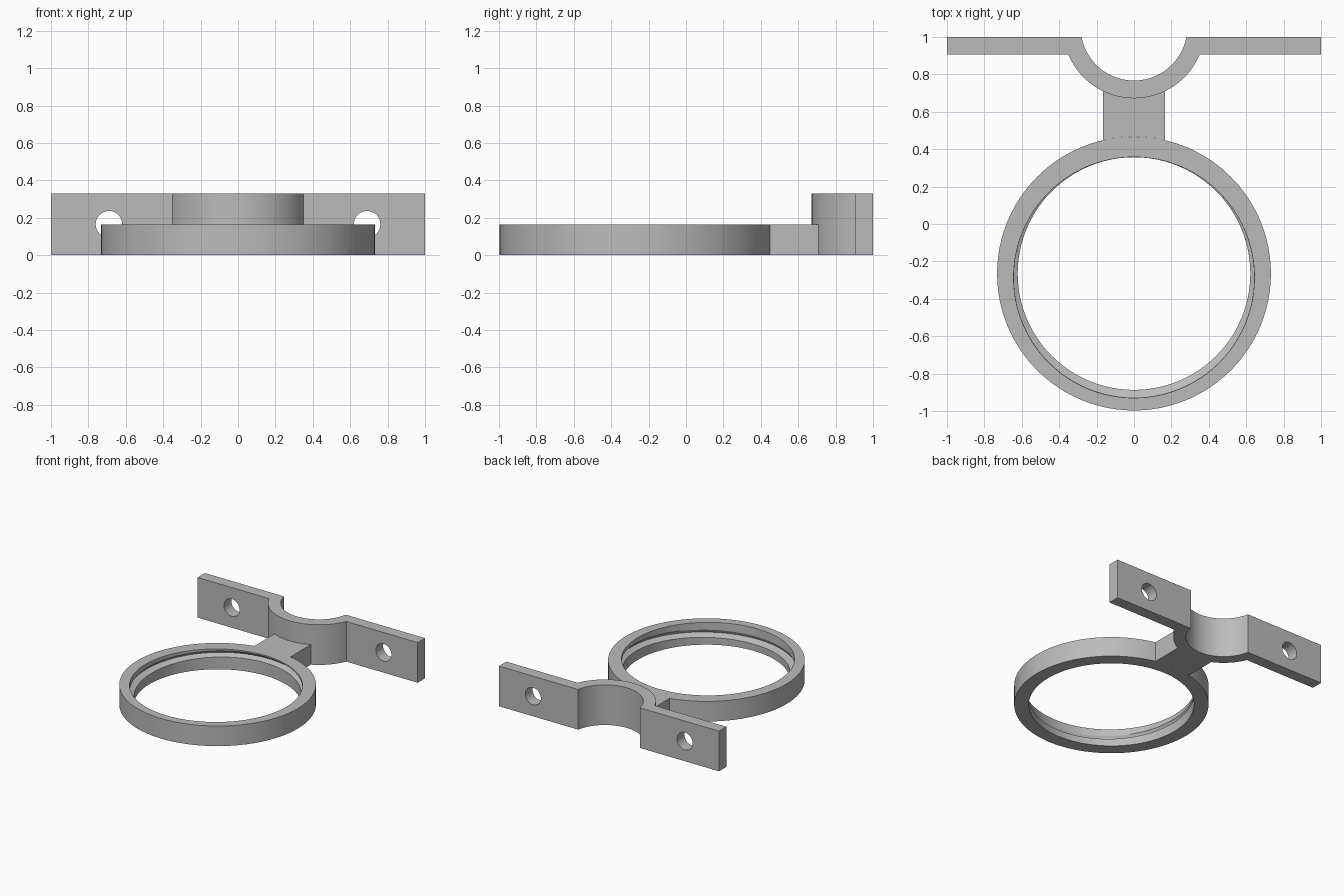
import bpy
import bmesh
from math import sin, cos, pi, asin, radians
from mathutils import Matrix

if "Cube" in bpy.data.objects:
    bpy.data.objects.remove(bpy.data.objects["Cube"])

SEG = 96
RING_Y, RING_R = -0.265, 0.732
RING_H, CLAMP_H = 0.165, 0.33
CLAMP_Y, CLAMP_IN, CLAMP_OUT = 1.052, 0.285, 0.38
FLANGE_FRONT = 0.905

grey = bpy.data.materials.new("plain grey")
grey.use_nodes = True
colour = (0.5, 0.5, 0.5, 1)
grey.diffuse_color = colour
grey.node_tree.nodes["Principled BSDF"].inputs["Base Color"].default_value = colour


def finish(name, bm):
    bmesh.ops.recalc_face_normals(bm, faces=bm.faces)
    mesh = bpy.data.meshes.new(name)
    bm.to_mesh(mesh)
    bm.free()
    mesh.materials.append(grey)
    obj = bpy.data.objects.new(name, mesh)
    bpy.context.collection.objects.link(obj)
    return obj


def smooth(obj):
    bpy.ops.object.select_all(action="DESELECT")
    bpy.context.view_layer.objects.active = obj
    obj.select_set(True)
    bpy.ops.object.shade_smooth_by_angle(angle=radians(20))


def arc(cy, r, start, end, n):
    angles = [start + (end - start) * i / n for i in range(n + 1)]
    return [(r * cos(a), cy + r * sin(a)) for a in angles]


def extrude_profile(name, points, height):
    bm = bmesh.new()
    base = bm.faces.new([bm.verts.new((x, y, 0)) for x, y in points])
    out = bmesh.ops.extrude_face_region(bm, geom=[base])
    verts = [g for g in out["geom"] if isinstance(g, bmesh.types.BMVert)]
    bmesh.ops.translate(bm, verts=verts, vec=(0, 0, height))
    return finish(name, bm)


# Ring: a loft of circles, with a tilted retaining groove inside
# each row: centre y, radius, height at front, height at back
sections = [
    (RING_Y, RING_R, 0, 0),
    (RING_Y, RING_R, RING_H, RING_H),
    (-0.286, 0.644, RING_H, RING_H),
    (-0.285, 0.643, 0.10, 0.155),
    (-0.272, 0.668, 0.075, 0.125),
    (RING_Y, 0.622, 0.055, 0.105),
    (RING_Y, 0.622, 0, 0),
]
bm = bmesh.new()
loops = []
for cy, r, front, back in sections:
    loop = []
    for i in range(SEG):
        a = 2 * pi * i / SEG
        z = front + (back - front) * (1 + sin(a)) / 2
        loop.append(bm.verts.new((r * cos(a), cy + r * sin(a), z)))
    loops.append(loop)
for k, lower in enumerate(loops):
    upper = loops[(k + 1) % len(loops)]
    for i in range(SEG):
        j = (i + 1) % SEG
        bm.faces.new((lower[i], lower[j], upper[j], upper[i]))
smooth(finish("holder_ring", bm))

# Stem: ends curved to meet the ring and the clamp
half = 0.165
ring_a = asin(half / RING_R)
clamp_a = asin(half / CLAMP_OUT)
stem = arc(RING_Y, RING_R, pi / 2 + ring_a, pi / 2 - ring_a, 12)
stem += arc(CLAMP_Y, CLAMP_OUT, -pi / 2 + clamp_a, -pi / 2 - clamp_a, 12)
extrude_profile("stem", stem, RING_H)

# Clamp: half round saddle with two flat flanges
inner_a = asin((CLAMP_Y - 1) / CLAMP_IN)
outer_a = asin((CLAMP_Y - FLANGE_FRONT) / CLAMP_OUT)
profile = arc(CLAMP_Y, CLAMP_OUT, -pi + outer_a, -outer_a, 40)
profile += [(1, FLANGE_FRONT), (1, 1)]
profile += arc(CLAMP_Y, CLAMP_IN, -inner_a, -pi + inner_a, 40)
profile += [(-1, 1), (-1, FLANGE_FRONT)]
clamp = extrude_profile("clamp", profile, CLAMP_H)

# Bolt holes through the flanges
bm = bmesh.new()
for side in (-1, 1):
    place = Matrix.Translation((side * 0.69, 0.95, CLAMP_H / 2)) @ Matrix.Rotation(pi / 2, 4, "X")
    bmesh.ops.create_cone(bm, cap_ends=True, segments=40, radius1=0.071,
                          radius2=0.071, depth=0.4, matrix=place)
cutter = finish("bolt_hole_cutter", bm)
cutter.hide_render = True
cut = clamp.modifiers.new("bolt holes", "BOOLEAN")
cut.operation = "DIFFERENCE"
cut.solver = "EXACT"
cut.object = cutter
bpy.context.view_layer.objects.active = clamp
bpy.ops.object.modifier_apply(modifier=cut.name)
bpy.data.objects.remove(cutter)
smooth(clamp)
